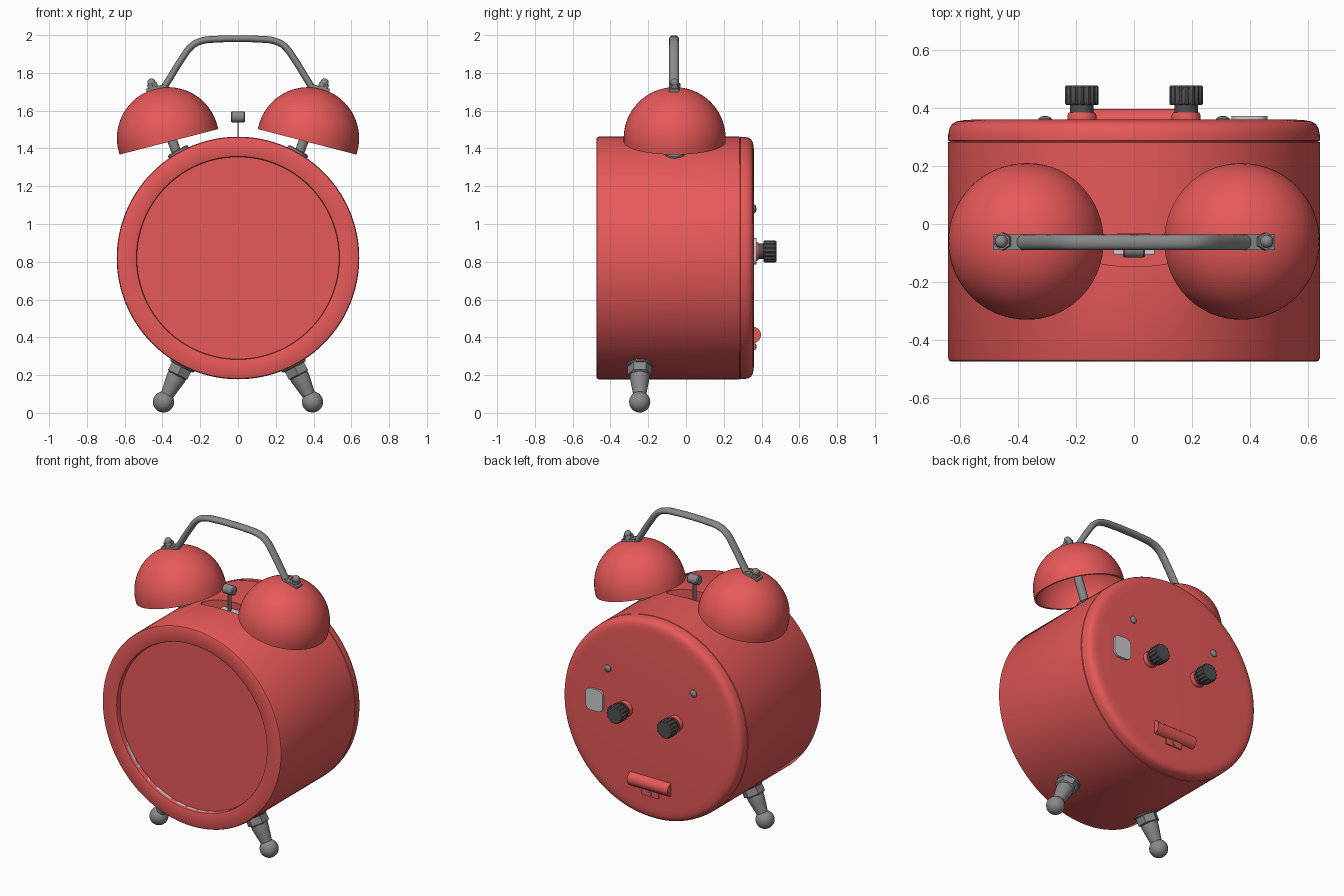
import bpy, bmesh
from math import sin, cos, pi, radians
from mathutils import Vector, Matrix

if "Cube" in bpy.data.objects:
    bpy.data.objects.remove(bpy.data.objects["Cube"])


def material(name, rgb):
    m = bpy.data.materials.new(name)
    m.diffuse_color = (*rgb, 1)
    m.use_nodes = True
    m.node_tree.nodes["Principled BSDF"].inputs["Base Color"].default_value = m.diffuse_color
    return m


RED = material("red_paint", (0.8, 0.1, 0.1))
METAL = material("metal", (0.25, 0.25, 0.25))
DARK = material("dark_plastic", (0.08, 0.08, 0.085))


def finish(name, bm, mat, matrix=Matrix()):
    bmesh.ops.recalc_face_normals(bm, faces=bm.faces)
    me = bpy.data.meshes.new(name)
    bm.to_mesh(me)
    bm.free()
    ob = bpy.data.objects.new(name, me)
    bpy.context.collection.objects.link(ob)
    ob.matrix_world = matrix
    if mat:
        me.materials.append(mat)
    smooth(ob)
    return ob


def smooth(ob):
    bpy.ops.object.select_all(action='DESELECT')
    ob.select_set(True)
    bpy.context.view_layer.objects.active = ob
    bpy.ops.object.shade_smooth_by_angle(angle=radians(35))


def lathe(name, profile, origin, axis, mat=None, segs=32, flute=0):
    """Spin (radius, height) points around an axis through origin."""
    bm = bmesh.new()
    rings = []
    for r, h in profile:
        if r == 0:
            rings.append([bm.verts.new((0, 0, h))] * segs)
        else:
            ring = []
            for k in range(segs):
                rr = r * (1 - flute * (k // 2 % 2))
                a = 2 * pi * k / segs
                ring.append(bm.verts.new((rr * cos(a), rr * sin(a), h)))
            rings.append(ring)
    for a, b in zip(rings, rings[1:]):
        for k in range(segs):
            j = (k + 1) % segs
            bm.faces.new(list(dict.fromkeys((a[k], a[j], b[j], b[k]))))
    rot = Vector(axis).to_track_quat('Z', 'Y').to_matrix().to_4x4()
    return finish(name, bm, mat, Matrix.Translation(origin) @ rot)


def box(name, loc, size, mat=None, corner=0, tilt=0):
    """Box with its four y-parallel edges optionally rounded."""
    bm = bmesh.new()
    bmesh.ops.create_cube(bm, size=1, matrix=Matrix.Diagonal((*size, 1)))
    if corner:
        edges = [e for e in bm.edges if abs(e.verts[0].co.y - e.verts[1].co.y) > 1e-6]
        bmesh.ops.bevel(bm, geom=edges, offset=corner, segments=4, affect='EDGES', profile=0.5)
    return finish(name, bm, mat, Matrix.Translation(loc) @ Matrix.Rotation(tilt, 4, 'Y'))


def arc(r, c, n, start=0, end=pi / 2):
    """Arc points around height c, from equator to pole by default."""
    pts = [(r * cos(start + (end - start) * i / n), c + r * sin(start + (end - start) * i / n))
           for i in range(n + 1)]
    return [(0 if x < 1e-6 else x, h) for x, h in pts]


# Drum body with front rim and rounded back cap
CZ = 0.82
body = lathe("body", [
    (0, -0.44), (0.535, -0.44), (0.535, -0.465), (0.538, -0.472), (0.545, -0.475),
    (0.63, -0.475), (0.638, -0.471), (0.642, -0.463), (0.642, 0.282), (0.637, 0.2835),
    (0.637, 0.2865), (0.642, 0.288), (0.641, 0.31), (0.637, 0.33), (0.628, 0.345),
    (0.612, 0.354), (0.59, 0.358), (0.56, 0.36), (0, 0.36)],
    (0, 0, CZ), (0, 1, 0), RED, 128)

# Hammer slot cut into the top
HY = -0.09
cutter = lathe("slot_cutter", [(0, 0), (1, 0), (1, 0.2), (0, 0.2)], (0, HY, 1.40), (0, 0, 1), None, 48)
cutter.scale = (0.2, 0.057, 1) if abs(cutter.matrix_world.to_3x3()[0][0]) > 0.5 else (0.057, 0.2, 1)
cutter.hide_render = True
mod = body.modifiers.new("slot", 'BOOLEAN')
mod.operation, mod.solver, mod.object = 'DIFFERENCE', 'EXACT', cutter
bpy.context.view_layer.objects.active = body
bpy.ops.object.modifier_apply(modifier="slot")
bpy.data.objects.remove(cutter)
smooth(body)

# Dial
lathe("dial", [(0.535, 0), (0.535, 0.025), (0, 0.025)], (0, -0.46, CZ), (0, 1, 0), None, 128)

# Hammer with its thin arm and base plate
lathe("hammer_head", [(0, -0.038), (0.024, -0.038), (0.029, -0.032), (0.029, 0.032),
                      (0.024, 0.038), (0, 0.038)], (0, -0.087, 1.567), (1, 0, 0), METAL)
box("hammer_arm", (0, -0.087, 1.48), (0.004, 0.04, 0.16), METAL)
box("hammer_plate", (0, -0.075, 1.41), (0.14, 0.06, 0.03), None)

# Bells, posts, nuts, handle tabs, feet and knobs, left and right
TILT = radians(14.5)
BY = -0.06
for side, s in (("left", -1), ("right", 1)):
    up = Vector((s * sin(TILT), 0, cos(TILT)))
    rim = Vector((s * 0.366, BY, 1.435))
    shell = [(0.27, 0)] + arc(0.27, 0.02, 20)
    inner = [(0.257, 0)] + arc(0.257, 0.02, 20)
    lathe(side + "_bell", shell[::-1] + inner, rim, up, RED, 64)

    # Post from the body through the bell to the cap nut
    low, top = Vector((s * 0.315, BY, 1.35)), Vector((s * 0.45, BY, 1.725))
    lean = (top - low).normalized()
    length = (top - low).length
    lathe(side + "_bell_post", [(0, 0), (0.026, 0), (0.026, length), (0, length)], low, lean, METAL)
    radial = Vector((s * 0.315, 0, 0.56)).normalized()
    lathe(side + "_post_base", [(0, -0.02), (0.06, -0.02), (0.06, 0.008), (0.05, 0.014), (0, 0.014)],
          Vector((0, BY, CZ)) + radial * 0.642, radial, METAL)
    box(side + "_handle_tab", (s * 0.437, -0.063, 1.72), (0.1, 0.054, 0.016), METAL, 0, s * TILT)
    lathe(side + "_nut", [(0, 0), (0.031, 0), (0.031, 0.02), (0, 0.02)], top, lean, METAL, 6)
    lathe(side + "_nut_cap", [(0.022, 0.01), (0.022, 0.025)] + arc(0.022, 0.025, 6), top, lean, METAL, 24)

    # Foot: washer, hex nut, tapered leg, ball
    out = Vector((s * 0.395, 0, 0.057 - CZ)).normalized()
    hub = Vector((0, -0.245, CZ))
    lathe(side + "_foot_washer", [(0, 0.60), (0.07, 0.60), (0.07, 0.645), (0.065, 0.65), (0, 0.65)],
          hub, out, METAL)
    lathe(side + "_foot_nut", [(0, 0.645), (0.066, 0.645), (0.066, 0.695), (0.055, 0.702), (0, 0.702)],
          hub, out, METAL, 6)
    lathe(side + "_leg", [(0, 0.69), (0.051, 0.69), (0.051, 0.72), (0.046, 0.75), (0.032, 0.83), (0, 0.83)],
          hub, out, METAL)
    lathe(side + "_foot_ball", arc(0.056, 0.858, 20, -pi / 2, pi / 2), hub, out, METAL)

    # Winding knob on the back
    at = (s * 0.18, 0, 0.855)
    lathe(side + "_knob_collar", [(0.05, 0.35), (0.05, 0.375), (0.045, 0.385), (0, 0.385)], at, (0, 1, 0), RED)
    lathe(side + "_knob_shaft", [(0.041, 0.38), (0.041, 0.415)], at, (0, 1, 0), DARK)
    lathe(side + "_knob", [(0, 0.41), (0.054, 0.41), (0.058, 0.415), (0.058, 0.473), (0.054, 0.478), (0, 0.478)],
          at, (0, 1, 0), DARK, 64, 0.09)

    # Small back stud
    lathe(side + "_stud", [(0.024, 0.355), (0.023, 0.364), (0.015, 0.371), (0, 0.373)],
          (s * 0.307, 0, 1.08), (0, 1, 0), METAL, 20)

# Carrying handle
half = [(0.397, 1.715), (0.365, 1.765), (0.30, 1.87), (0.245, 1.942), (0.2, 1.967), (0.1, 1.979)]
path = [(-x, z) for x, z in half] + [(0, 1.981)] + half[::-1]
cu = bpy.data.curves.new("handle", 'CURVE')
cu.dimensions = '3D'
cu.bevel_depth, cu.bevel_resolution, cu.use_fill_caps = 0.0185, 5, True
sp = cu.splines.new('BEZIER')
sp.bezier_points.add(len(path) - 1)
for p, (x, z) in zip(sp.bezier_points, path):
    p.co = (x, 0, z)
    p.handle_left_type = p.handle_right_type = 'AUTO'
cu.resolution_u = 6
cu.materials.append(METAL)
handle = bpy.data.objects.new("handle", cu)
bpy.context.collection.objects.link(handle)
handle.location.y = -0.063
handle.scale.y = 1.4
bpy.ops.object.select_all(action='DESELECT')
handle.select_set(True)
bpy.context.view_layer.objects.active = handle
bpy.ops.object.convert(target='MESH')
smooth(handle)

# Back details: square button, battery grip, latch tab and its screw
box("back_button", (0.398, 0.362, 0.855), (0.124, 0.022, 0.14), None, 0.035)
lathe("battery_grip", [(0, -0.145), (0.043, -0.145), (0.043, 0.145), (0, 0.145)],
      (0, 0.354, 0.413), (1, 0, 0), RED)
box("battery_latch", (0, 0.36, 0.352), (0.12, 0.016, 0.04), RED, 0.008)
lathe("latch_screw", [(0.013, 0), (0.011, 0.006), (0, 0.007)], (0, 0.367, 0.352), (0, 1, 0), METAL, 16)
